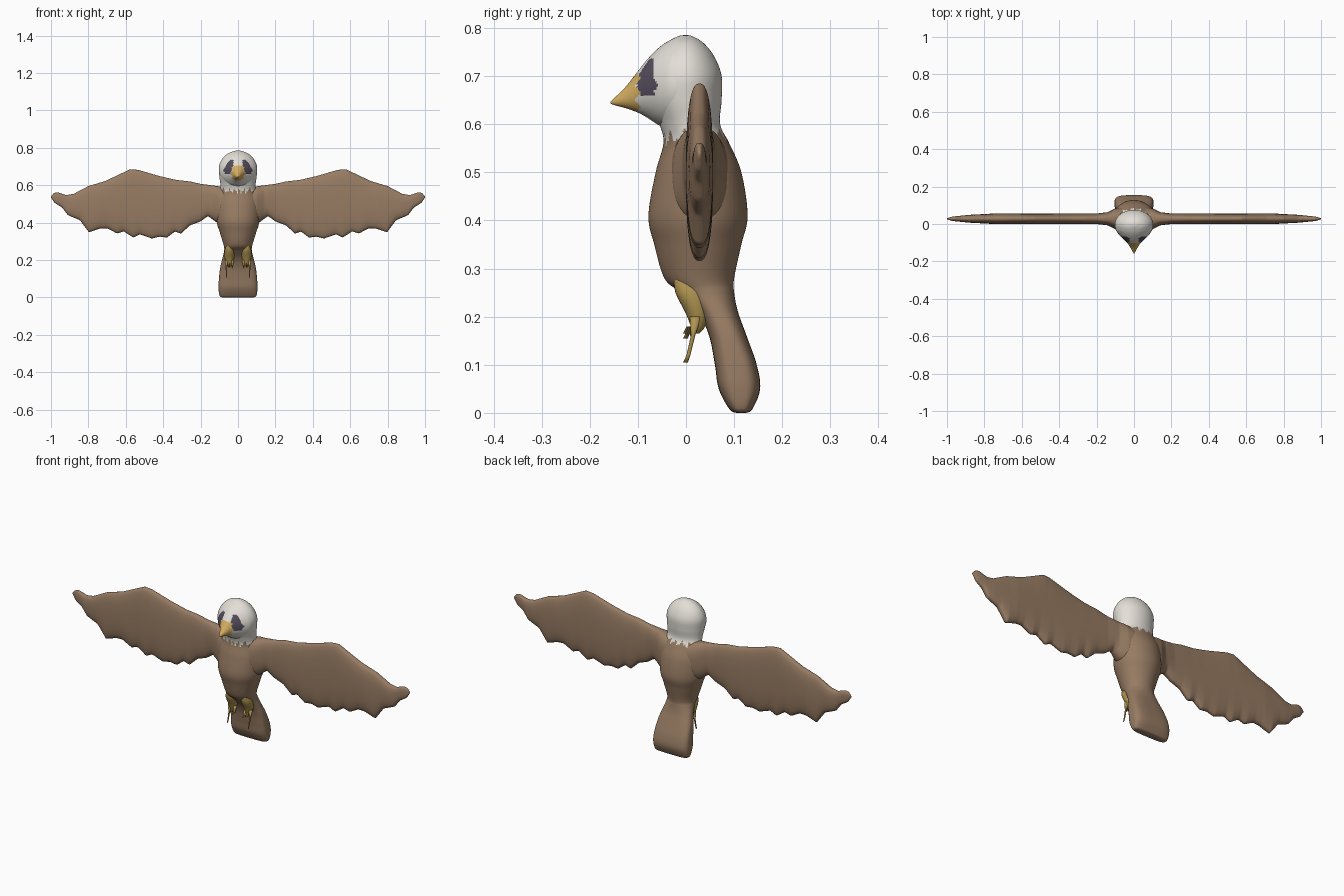
import bpy, bmesh, math
from mathutils import Vector

cube = bpy.data.objects.get("Cube")
if cube:
    bpy.data.objects.remove(cube, do_unlink=True)


def material(name, rgb):
    mat = bpy.data.materials.new(name)
    mat.use_nodes = True
    mat.diffuse_color = (*rgb, 1)
    shader = next(n for n in mat.node_tree.nodes if n.type == "BSDF_PRINCIPLED")
    shader.inputs["Base Color"].default_value = (*rgb, 1)
    return mat


brown = material("brown_feathers", (.31, .2, .125))
white = material("white_feathers", (.77, .74, .68))
gold = material("beak_gold", (.66, .42, .12))
dark = material("eye_patch", (.09, .075, .11))
olive = material("leg_yellow", (.42, .29, .08))


def catmull(a, b, c, d, f):
    return b + .5 * f * (c - a + f * (2*a - 5*b + 4*c - d + f * (3*(b - c) + d - a)))


def smooth_stations(stations, steps):
    """Resample a list of section tuples along a smooth curve."""
    out, last = [], len(stations) - 1
    for i in range(last):
        quad = [stations[min(max(i + k, 0), last)] for k in (-1, 0, 1, 2)]
        for s in range(steps):
            out.append([catmull(*vals, s / steps) for vals in zip(*quad)])
    return out + [list(stations[-1])]


def loft(name, sections, place, mats, rule=None, sides=64):
    """Skin rounded sections: (distance, low, high, half width, roundness)."""
    bm = bmesh.new()
    rings = []
    for t, low, high, half, power in sections:
        ring = []
        for k in range(sides):
            a = math.tau * k / sides
            c, s = math.cos(a), math.sin(a)
            u = math.copysign(abs(c) ** (2 / power), c)
            v = math.copysign(abs(s) ** (2 / power), s)
            ring.append(bm.verts.new(place(t, (low + high + u * (high - low)) / 2, v * half)))
        rings.append(ring)
    for r, q in zip(rings, rings[1:]):
        for k in range(sides):
            n = (k + 1) % sides
            bm.faces.new((r[k], r[n], q[n], q[k]))
    for ring in (rings[0], rings[-1]):
        bm.faces.new(ring)
    bmesh.ops.recalc_face_normals(bm, faces=bm.faces)
    for face in bm.faces:
        face.smooth = True
        if rule:
            face.material_index = rule(face.calc_center_median())
    mesh = bpy.data.meshes.new(name)
    bm.to_mesh(mesh)
    bm.free()
    for mat in mats:
        mesh.materials.append(mat)
    obj = bpy.data.objects.new(name, mesh)
    bpy.context.collection.objects.link(obj)
    return obj


# Body, tail and back of the head: height, front, back, half width, roundness
body = [
    (0, .105, .125, .08, 3), (.008, .09, .138, .098, 3.5), (.05, .068, .154, .104, 3.5),
    (.1, .06, .147, .102, 3.5), (.16, .048, .126, .095, 3), (.21, .025, .108, .083, 2.6),
    (.25, -.012, .1, .074, 2.2), (.28, -.045, .1, .077, 2), (.35, -.066, .115, .098, 2),
    (.41, -.078, .128, .115, 2), (.5, -.063, .115, .115, 2), (.56, -.047, .09, .1, 2),
    (.6, -.055, .071, .094, 2), (.65, -.075, .074, .1, 2), (.7, -.08, .074, .102, 2),
    (.74, -.064, .059, .085, 2), (.768, -.042, .037, .056, 2), (.782, -.018, .015, .023, 2),
    (.785, -.004, .003, .004, 2),
]


def collar(p):
    """Ragged edge between the head and body feathers."""
    a = math.atan2(p.x, -p.y)
    ragged = .01 * math.sin(13 * a) + .006 * math.sin(29 * a + 1)
    return int(p.z > .574 + ragged - .006 * math.cos(a))


loft("body_and_head", smooth_stations(body, 9), lambda t, u, v: (v, u, t),
     [brown, white], collar, 96)

# Face and beak, lofted forward: depth, bottom, top, half width, roundness
face = [
    (0, .585, .784, .102, 2), (-.03, .588, .776, .098, 2), (-.055, .597, .76, .082, 2),
    (-.08, .613, .735, .058, 2), (-.1, .624, .71, .037, 2), (-.125, .633, .678, .02, 2),
    (-.147, .639, .656, .008, 2), (-.157, .643, .646, .001, 2),
]


def face_colour(p):
    wobble = .005 * math.sin(p.z * 210)
    if -.106 < p.y + wobble < -.062 and .66 < p.z < .735 + .3 * (p.y + .062) * (p.z < .7):
        if abs(p.x) > .024 and not (p.z > .695 and p.y > -.068):
            return 2 if p.y > -.1 + wobble else 1
    return int(p.y < -.1 + wobble)


loft("face_and_beak", smooth_stations(face, 8), lambda t, u, v: (v, t, u),
     [white, gold, dark], face_colour, 80)


# Wings: upper and lower outlines as (distance from centre, height)
upper = [(.05, .585), (.107, .595), (.2, .607), (.257, .62), (.33, .628), (.417, .648),
         (.535, .682), (.577, .685), (.71, .622), (.8, .595), (.88, .553), (.92, .547),
         (.965, .562), (.985, .558), (1, .54)]
lower = [(.05, .37), (.12, .405), (.16, .435), (.203, .405), (.257, .385), (.305, .341),
         (.337, .352), (.38, .32), (.42, .325), (.46, .315), (.524, .337), (.56, .32),
         (.61, .353), (.647, .342), (.7, .37), (.738, .368), (.797, .348), (.845, .413),
         (.91, .44), (.94, .48), (.98, .505), (1, .535)]
thickness = [(.05, .065), (.1, .055), (.14, .035), (.2, .028), (.75, .028), (.88, .021),
             (.97, .012), (1, .003)]


def sample(points, x):
    for (x0, y0), (x1, y1) in zip(points, points[1:]):
        if x <= x1:
            return y0 + (y1 - y0) * (x - x0) / (x1 - x0)
    return points[-1][1]


stations = [.05 + .95 * i / 150 for i in range(151)]
wing = [(x, sample(lower, x), sample(upper, x), sample(thickness, x), 2.5) for x in stations]

# Legs: height, front, back, half width, roundness
leg = [(.285, -.025, .01, .012, 2), (.25, -.022, .04, .026, 2), (.21, -.002, .047, .025, 2),
       (.18, .01, .04, .016, 2), (.165, .014, .028, .006, 2)]

for side, sign in (("left", 1), ("right", -1)):
    loft(side + "_wing", wing, lambda t, u, v: (sign * t, .028 + v, u), [brown], sides=40)
    loft(side + "_leg", smooth_stations(leg, 5),
         lambda t, u, v: (sign * (.046 + v), u, t), [olive], sides=24)
    # Thin talons hanging below each leg
    for i, (x, tip) in enumerate(((.03, .155), (.046, .165), (.062, .105))):
        talon = [(.2, .008, .032, .009, 2), (.16, .01, .019, .004, 2),
                 (tip + .015, .001, .009, .003, 2), (tip, -.006, .004, .001, 2)]
        loft(f"{side}_talon_{i + 1}", talon,
             lambda t, u, v: (sign * (x + v), u, t), [olive], sides=10)
